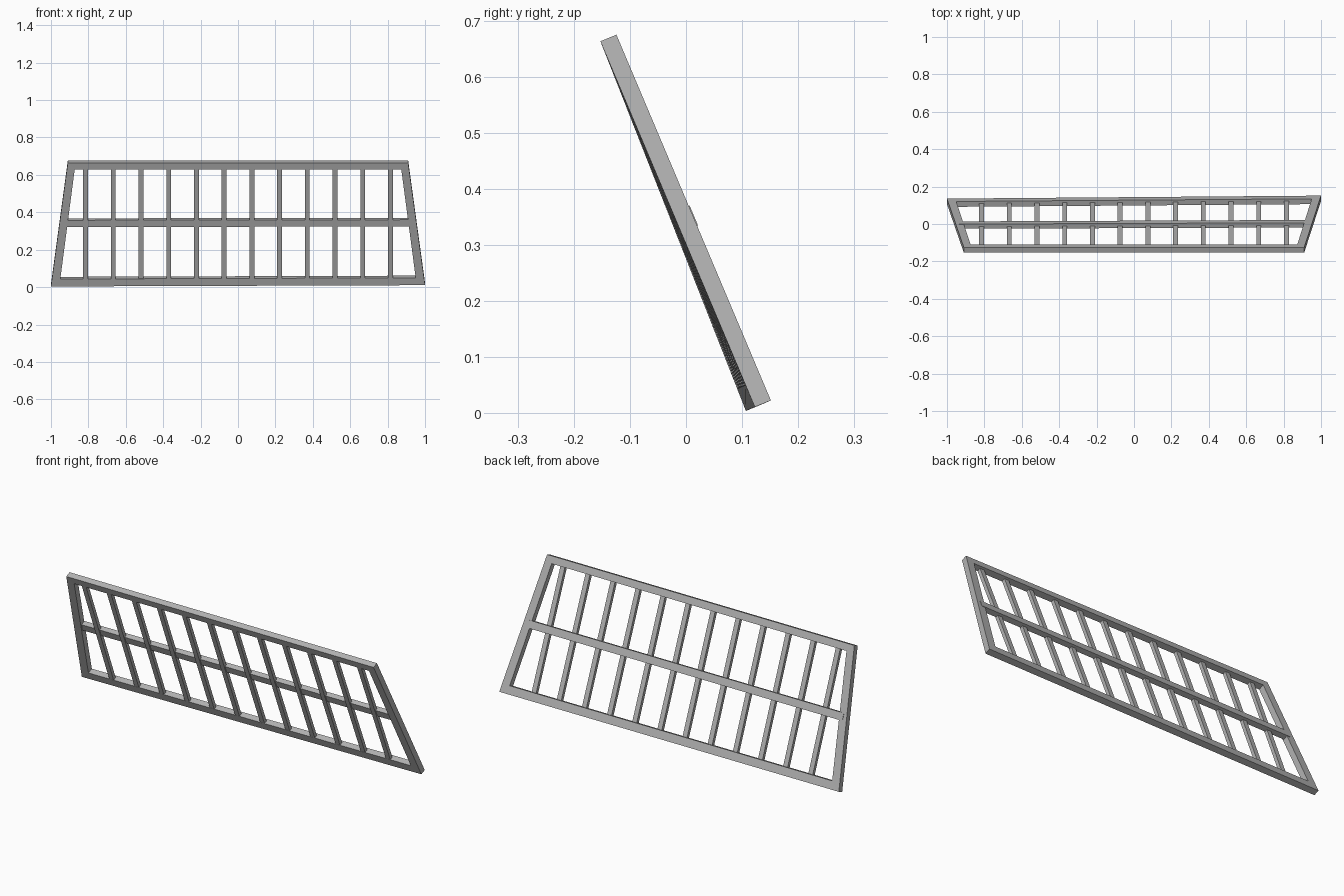
import bpy
import bmesh
from mathutils import Vector

cube = bpy.data.objects.get("Cube")
if cube:
    bpy.data.objects.remove(cube, do_unlink=True)

grey = bpy.data.materials.new("plain grey")
grey.use_nodes = True
colour = (0.45, 0.45, 0.45, 1)
grey.diffuse_color = colour
grey.node_tree.nodes["Principled BSDF"].inputs["Base Color"].default_value = colour

NORMAL = Vector((0, 0.925, 0.38))   # from the front face to the back face
DEPTH = 0.031


def place(x, u, d):
    """Point on the leaning, slightly twisted panel: u runs up, d runs back."""
    bottom = Vector((x, 0.115 + 0.008 * x, 0.007 + 0.0035 * x))
    top = Vector((x, -0.153, 0.664))
    return bottom.lerp(top, u) + NORMAL * d


def bar(name, corners, d0, d1):
    """Solid bar from four panel corners, given anticlockwise from the front."""
    bm = bmesh.new()
    front = [bm.verts.new(place(x, u, d0)) for x, u in corners]
    back = [bm.verts.new(place(x, u, d1)) for x, u in corners]
    bm.faces.new(front)
    bm.faces.new(back[::-1])
    for i in range(4):
        j = (i + 1) % 4
        bm.faces.new((front[i], back[i], back[j], front[j]))
    bmesh.ops.recalc_face_normals(bm, faces=bm.faces)
    mesh = bpy.data.meshes.new(name)
    bm.to_mesh(mesh)
    bm.free()
    mesh.materials.append(grey)
    obj = bpy.data.objects.new(name, mesh)
    bpy.context.collection.objects.link(obj)


def block(name, x0, x1, u0, u1, d0, d1):
    bar(name, [(x0, u0), (x1, u0), (x1, u1), (x0, u1)], d0, d1)


# Mitred outer frame
outer = [(-1, 0), (1, 0), (0.91, 1), (-0.91, 1)]
inner = [(-0.95, 0.06), (0.95, 0.06), (0.873, 0.948), (-0.873, 0.948)]
for i, name in enumerate(["bottom_rail", "left_rail", "top_rail", "right_rail"]):
    j = (i + 1) % 4
    bar(name, [outer[i], outer[j], inner[j], inner[i]], 0, DEPTH)

# Middle rail, standing slightly proud of the back
block("middle_rail", -0.935, 0.935, 0.477, 0.532, 0.006, DEPTH + 0.002)

# Upright slats set towards the front
for i in range(12):
    x = -0.815 + 0.1482 * i
    block(f"slat_{i + 1}", x - 0.013, x + 0.013, 0.04, 0.98, 0.0005, 0.019)
